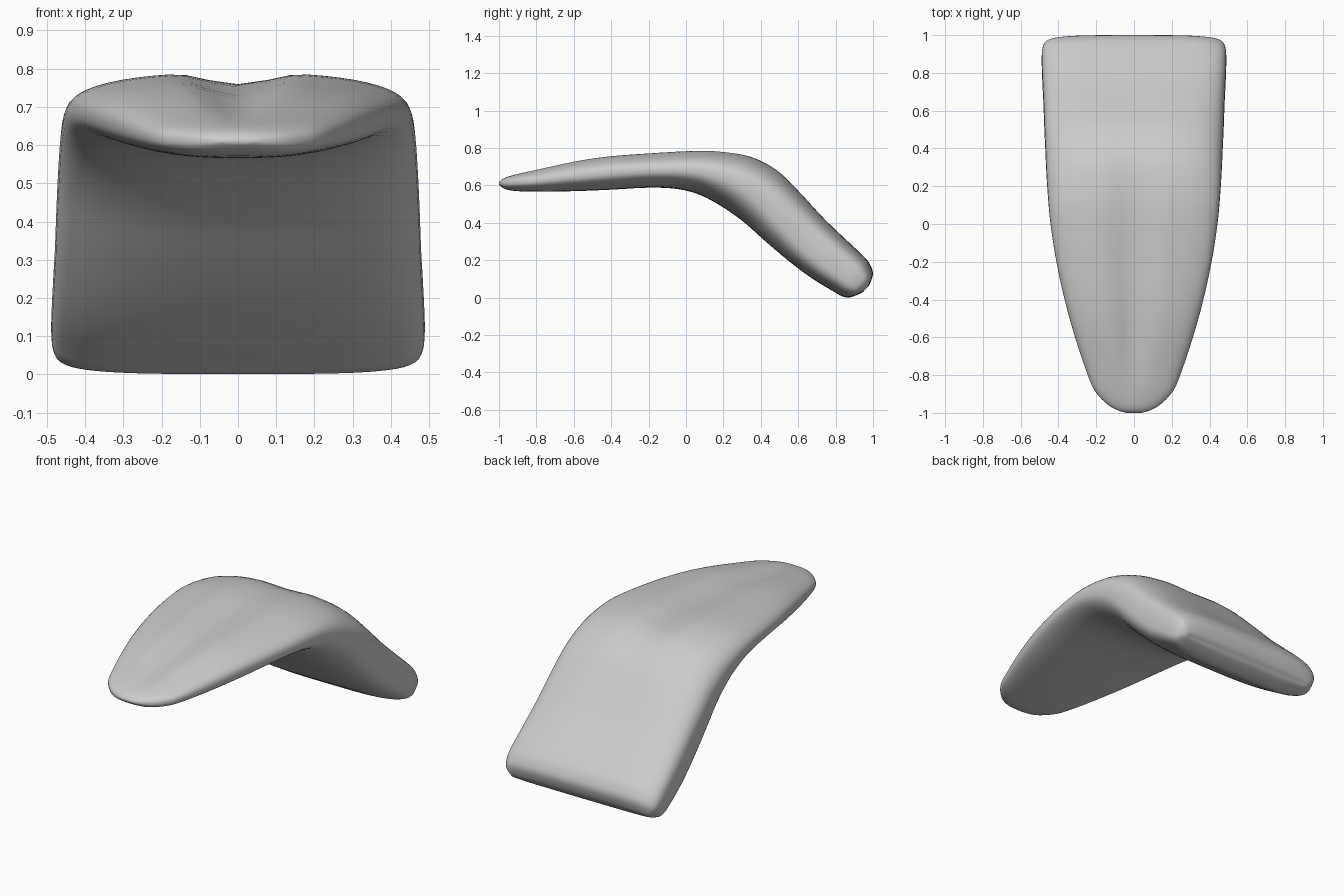
import bpy, bmesh, math
from mathutils import Vector

if "Cube" in bpy.data.objects:
    bpy.data.objects.remove(bpy.data.objects["Cube"])

# Stations along the bent slab: top y, top z, bottom y, bottom z, half width
STATIONS = [
    (-1.00, .615, -1.00, .605, .04),
    (-.985, .632, -.985, .590, .09),
    (-.95, .648, -.95, .575, .147),
    (-.88, .667, -.88, .568, .21),
    (-.78, .690, -.78, .566, .252),
    (-.60, .730, -.60, .569, .312),
    (-.42, .758, -.40, .577, .365),
    (-.20, .775, -.20, .588, .411),
    (.05, .789, -.05, .581, .442),
    (.20, .784, .07, .551, .455),
    (.35, .757, .19, .488, .464),
    (.49, .682, .31, .403, .470),
    (.60, .575, .42, .305, .475),
    (.74, .422, .55, .195, .480),
    (.86, .306, .67, .105, .486),
    (.955, .216, .79, .032, .489),
    (.985, .175, .83, .009, .486),
    (1.0, .128, .875, .001, .474),
    (.982, .070, .937, .024, .438),
    (.963, .048, .956, .041, .41),
]
SIDES = 56
STEPS = 3


def spline(a, b, c, d, t):
    return [0.5 * (2*q + (r-p)*t + (2*p-5*q+4*r-s)*t*t + (3*q-p-3*r+s)*t**3)
            for p, q, r, s in zip(a, b, c, d)]


def smooth(a, b, v):
    t = min(1, max(0, (v - a) / (b - a)))
    return t * t * (3 - 2 * t)


def section(st):
    """Rounded cross-section with a shallow groove along the top."""
    ty, tz, by, bz, w = st
    top, bot = Vector((0, ty, tz)), Vector((0, by, bz))
    mid, half = (top + bot) / 2, (top - bot) / 2
    n = 2.5 + 1.3 * smooth(.3, .95, ty)
    groove = .036 * smooth(-.98, -.5, ty) * (1 - .85 * smooth(.05, .55, ty)) * (1 - smooth(.6, .9, ty))
    pts = []
    for i in range(SIDES):
        a = 2 * math.pi * i / SIDES
        c, s = math.cos(a), math.sin(a)
        u = math.copysign(abs(c) ** (2 / n), c)
        v = math.copysign(abs(s) ** (2 / n), s)
        p = mid + half * v + Vector((w * u, 0, 0))
        if s > 0 and abs(u) < .4:
            p -= half.normalized() * groove * (.5 + .5 * math.cos(math.pi * u / .4))
        pts.append(p)
    return pts


# Loft the slab through the smoothed stations
rows = []
last = len(STATIONS) - 1
for i in range(last):
    quad = [STATIONS[min(last, max(0, i + k))] for k in (-1, 0, 1, 2)]
    rows += [spline(*quad, j / STEPS) for j in range(STEPS)]
rows.append(STATIONS[-1])

bm = bmesh.new()
rings = [[bm.verts.new(p) for p in section(r)] for r in rows]
for r0, r1 in zip(rings, rings[1:]):
    for i in range(SIDES):
        j = (i + 1) % SIDES
        bm.faces.new((r0[i], r0[j], r1[j], r1[i]))
# Close the pointed tip and the wide foot
bm.faces.new(rings[0])
bm.faces.new(rings[-1])
bmesh.ops.recalc_face_normals(bm, faces=bm.faces)
for f in bm.faces:
    f.smooth = True

mesh = bpy.data.meshes.new("bent_slab")
bm.to_mesh(mesh)
bm.free()
slab = bpy.data.objects.new("bent_slab", mesh)
bpy.context.collection.objects.link(slab)
